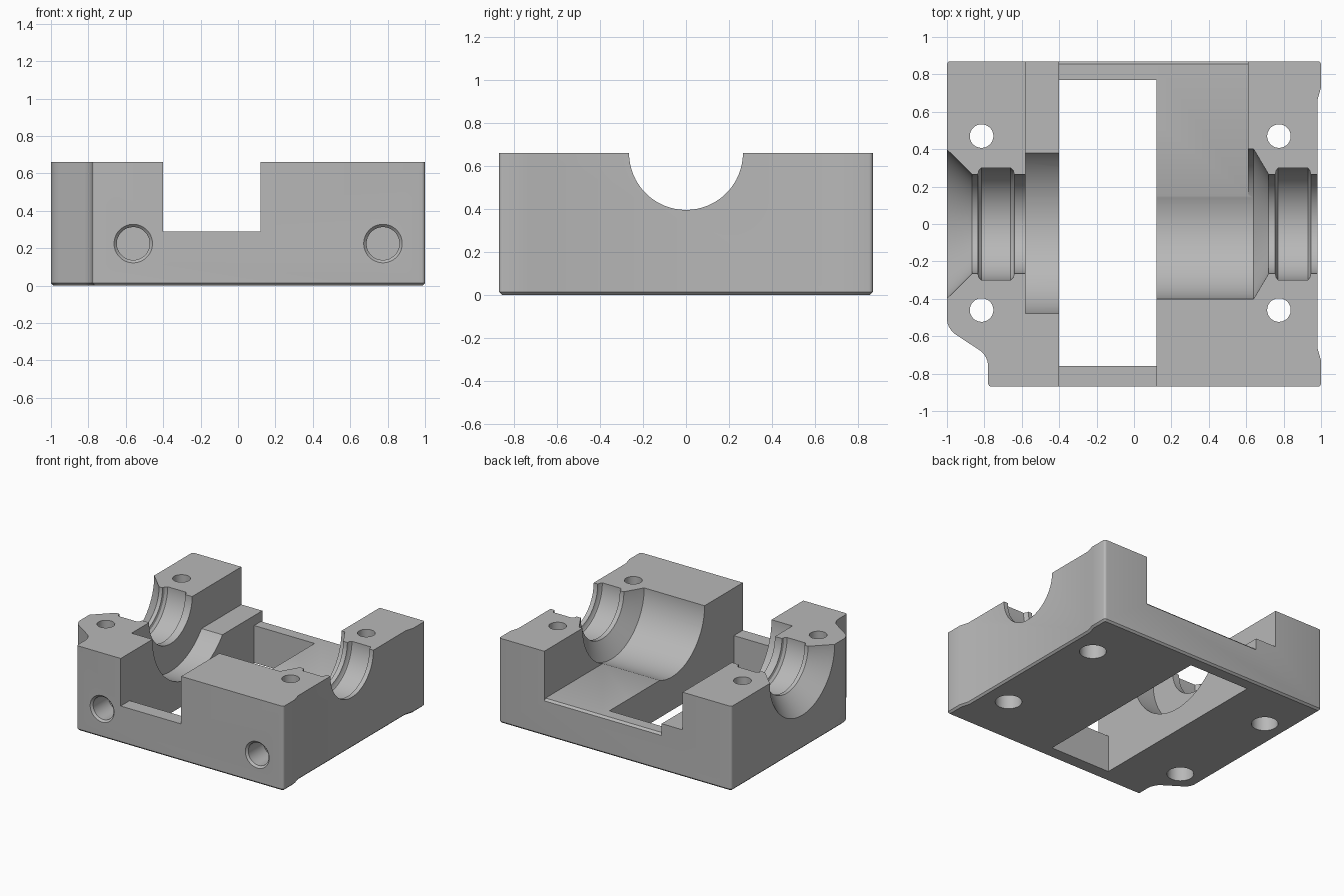
import bpy, bmesh
from math import pi, cos, sin, radians
from mathutils import Matrix

cube = bpy.data.objects.get("Cube")
if cube:
    bpy.data.objects.remove(cube, do_unlink=True)

TOP = 0.66       # parting face, also the height of the bore axis
FLOOR = 0.29     # floor of the open pocket

steel = bpy.data.materials.new("plain grey metal")
steel.use_nodes = True
grey = (0.48, 0.48, 0.48, 1)
steel.diffuse_color = grey
steel.node_tree.nodes["Principled BSDF"].inputs["Base Color"].default_value = grey


def make_object(name, bm):
    bmesh.ops.recalc_face_normals(bm, faces=bm.faces)
    mesh = bpy.data.meshes.new(name)
    bm.to_mesh(mesh)
    bm.free()
    mesh.materials.append(steel)
    obj = bpy.data.objects.new(name, mesh)
    bpy.context.collection.objects.link(obj)
    return obj


def box(name, x0, x1, y0, y1, z0, z1):
    bm = bmesh.new()
    bmesh.ops.create_cube(bm, size=1)
    for v in bm.verts:
        v.co.x = x1 if v.co.x > 0 else x0
        v.co.y = y1 if v.co.y > 0 else y0
        v.co.z = z1 if v.co.z > 0 else z0
    return make_object(name, bm)


def lathe(name, profile, matrix, sides=48):
    """Closed solid turned about local z from (distance, radius) pairs."""
    bm = bmesh.new()
    rings = []
    for d, r in profile:
        angles = [2 * pi * (i + 0.5) / sides for i in range(sides)]
        rings.append([bm.verts.new((r * cos(a), r * sin(a), d)) for a in angles])
    for a, b in zip(rings, rings[1:]):
        for i in range(sides):
            j = (i + 1) % sides
            bm.faces.new((a[i], a[j], b[j], b[i]))
    bm.faces.new(rings[0])
    bm.faces.new(rings[-1])
    bm.transform(matrix)
    return make_object(name, bm)


# Block: extruded outline with a corner relief and two slight corner pads
outline = [(-1, 0.87), (-1, -0.56), (-0.78, -0.705), (-0.78, -0.87),
           (1, -0.87), (1, -0.73), (0.98, -0.66),
           (0.98, 0.66), (1, 0.73), (1, 0.87)]
bm = bmesh.new()
base = bm.faces.new([bm.verts.new((x, y, 0)) for x, y in outline])
lifted = bmesh.ops.extrude_face_region(bm, geom=[base])["geom"]
bmesh.ops.translate(bm, vec=(0, 0, TOP),
                    verts=[g for g in lifted if isinstance(g, bmesh.types.BMVert)])
bmesh.ops.recalc_face_normals(bm, faces=bm.faces)


def upright(e):
    return abs(e.verts[0].co.z - e.verts[1].co.z) > 0.1


def in_relief(e):
    x, y = e.verts[0].co.xy
    return x < -0.7 and -0.8 < y < 0


for relief, radius in ((True, 0.05), (False, 0.018)):
    edges = [e for e in bm.edges if upright(e) and in_relief(e) == relief
             and (relief or abs(e.verts[0].co.y) > 0.8)]
    bmesh.ops.bevel(bm, geom=edges, offset=radius, segments=4, profile=0.5,
                    affect='EDGES')
bottom = [e for e in bm.edges if all(v.co.z < 0.001 for v in e.verts)]
bmesh.ops.bevel(bm, geom=bottom, offset=0.014, segments=1, affect='EDGES')
block = make_object("bearing_block", bm)

# Stepped bore along x: flared mouth, ring grooves, wide slot and main chamber
bore = [(-1.05, 0.448), (-0.865, 0.265), (-0.835, 0.265), (-0.83, 0.285),
        (-0.815, 0.3), (-0.66, 0.3), (-0.645, 0.285), (-0.64, 0.265),
        (-0.58, 0.265), (-0.58, 0.48), (-0.2, 0.48), (-0.2, 0.4),
        (0.64, 0.4), (0.72, 0.265), (0.755, 0.265), (0.76, 0.285),
        (0.77, 0.3), (0.93, 0.3), (0.94, 0.285), (0.945, 0.265), (1.05, 0.265)]
along_x = Matrix.Translation((0, 0, TOP)) @ Matrix.Rotation(pi / 2, 4, 'Y')
cutters = [lathe("bore_cutter", bore, along_x, 96)]

# Open channel, rear pocket, raised step and the window through the floor
cutters += [
    box("channel_cutter", -0.4, 0.12, -1, 1, FLOOR, 1),
    box("pocket_cutter", -0.3, 0.61, 0, 1, FLOOR, 1),
    box("step_cutter", -0.58, -0.3, 0, 1, 0.367, 1),
    box("window_cutter", -0.4, 0.12, -0.76, 0.77, -0.1, 0.5),
]

# Small chamfer along the rear lip
lip = box("lip_cutter", -0.4, 0.61, -0.011, 0.011, -0.011, 0.011)
lip.data.transform(Matrix.Translation((0, 0.87, FLOOR)) @ Matrix.Rotation(radians(45), 4, 'X'))
cutters.append(lip)

# Four counterbored bolt holes
bolt = [(-0.1, 0.095), (0.25, 0.095), (0.25, 0.063), (0.8, 0.063)]
for x in (-0.815, 0.775):
    for y in (-0.46, 0.47):
        cutters.append(lathe("bolt_cutter", bolt, Matrix.Translation((x, y, 0)), 32))

# Two blind ports with countersunk rims in the front face
port = [(-0.05, 0.153), (0.015, 0.088), (0.2, 0.088)]
for x in (-0.56, 0.775):
    place = Matrix.Translation((x, -0.87, 0.225)) @ Matrix.Rotation(-pi / 2, 4, 'X')
    cutters.append(lathe("port_cutter", port, place, 40))

# Carve everything out of the block
bpy.context.view_layer.objects.active = block
for cutter in cutters:
    cutter.hide_render = True
    mod = block.modifiers.new("cut", 'BOOLEAN')
    mod.operation = 'DIFFERENCE'
    mod.solver = 'EXACT'
    mod.object = cutter
    bpy.ops.object.modifier_apply(modifier=mod.name)
for cutter in cutters:
    bpy.data.objects.remove(cutter, do_unlink=True)

bpy.ops.object.select_all(action='DESELECT')
block.select_set(True)
bpy.ops.object.shade_smooth_by_angle(angle=radians(25))
